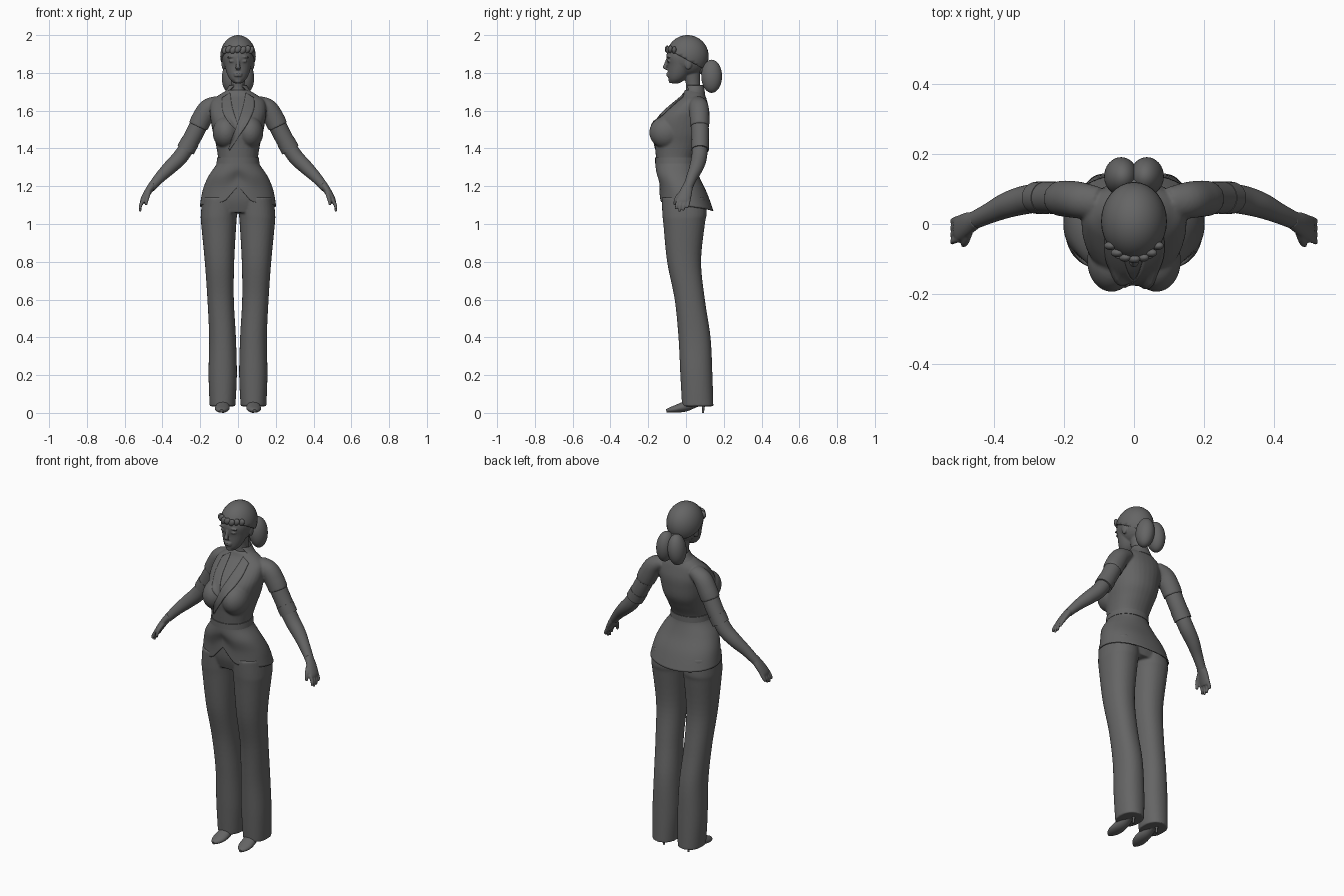
import bpy, bmesh, math
from mathutils import Vector, Matrix
from mathutils.bvhtree import BVHTree

cube = bpy.data.objects.get("Cube")
if cube:
    bpy.data.objects.remove(cube, do_unlink=True)

grey = bpy.data.materials.new("charcoal grey")
grey.use_nodes = True
shade = (0.13, 0.13, 0.13, 1)
grey.diffuse_color = shade
grey.node_tree.nodes["Principled BSDF"].inputs["Base Color"].default_value = shade
SIDES = (-1, 1)
UP, BACK = Vector((0, 0, 1)), Vector((0, 1, 0))


def spline(rows, steps):
    """Smoothly interpolate the rows (Catmull-Rom)."""
    rows = [Vector(row) for row in rows]
    padded = [rows[0]] + rows + [rows[-1]]
    result = []
    for a, b, c, d in zip(padded, padded[1:], padded[2:], padded[3:]):
        for step in range(steps):
            t = step / steps
            result.append(b + (c - a) * (t / 2) + (a * 2 - b * 5 + c * 4 - d) * (t * t / 2)
                          + (b * 3 - a - c * 3 + d) * (t ** 3 / 2))
    return result + [rows[-1]]


def loft(bm, rows, side=1, ref=BACK, flat=False, caps=True, power=2, segments=32, steps=6):
    """Skin elliptical sections; each row is x, y, z, half width, half depth."""
    rows = spline(rows, steps)
    rings = []
    for i, row in enumerate(rows):
        ahead, behind = rows[min(i + 1, len(rows) - 1)], rows[max(i - 1, 0)]
        along = UP if flat else Vector(ahead[:3]) - Vector(behind[:3])
        across = along.cross(ref).normalized()
        deep = across.cross(along).normalized()
        ring = []
        for k in range(segments):
            angle = math.tau * k / segments
            c, s = math.cos(angle), math.sin(angle)
            c = math.copysign(abs(c) ** (2 / power), c)
            s = math.copysign(abs(s) ** (2 / power), s)
            point = Vector(row[:3]) + across * c * row[3] + deep * s * row[4]
            point.x *= side
            ring.append(bm.verts.new(point))
        rings.append(ring)
    for low, high in zip(rings, rings[1:]):
        for k in range(segments):
            n = (k + 1) % segments
            bm.faces.new((low[k], low[n], high[n], high[k]))
    if caps:
        bm.faces.new(rings[0])
        bm.faces.new(rings[-1])


def ball(bm, center, radii, tilt=0):
    matrix = Matrix.Translation(center) @ Matrix.Rotation(tilt, 4, "Y") @ Matrix.Diagonal((*radii, 1))
    bmesh.ops.create_uvsphere(bm, u_segments=32, v_segments=20, radius=1, matrix=matrix)


def finish(name, bm, voxel=0, smooth=3, thickness=0):
    """Turn the bmesh into an object; a voxel size melts its pieces together."""
    bmesh.ops.recalc_face_normals(bm, faces=bm.faces)
    mesh = bpy.data.meshes.new(name)
    bm.to_mesh(mesh)
    bm.free()
    mesh.materials.append(grey)
    obj = bpy.data.objects.new(name, mesh)
    bpy.context.collection.objects.link(obj)
    bpy.ops.object.select_all(action="DESELECT")
    obj.select_set(True)
    bpy.context.view_layer.objects.active = obj
    if voxel:
        melt = obj.modifiers.new("melt", "REMESH")
        melt.mode, melt.voxel_size, melt.use_smooth_shade = "VOXEL", voxel, True
        soften = obj.modifiers.new("soften", "SMOOTH")
        soften.iterations = smooth
        bpy.ops.object.shade_smooth()
    else:
        if thickness:
            obj.modifiers.new("thickness", "SOLIDIFY").thickness = thickness
        bpy.ops.object.shade_smooth_by_angle(angle=math.radians(40))
    return obj


# Jacket body with bust and cap sleeves
bm = bmesh.new()
loft(bm, [(0, -.055, 1.3, .108, .1), (0, -.055, 1.35, .106, .104), (0, -.04, 1.42, .117, .125),
          (0, -.028, 1.48, .132, .142), (0, -.015, 1.55, .145, .138), (0, .005, 1.6, .15, .118),
          (0, .028, 1.65, .14, .084), (0, .04, 1.68, .105, .062), (0, .04, 1.71, .056, .046)],
     flat=True, power=2.2)
for side in SIDES:
    ball(bm, (side * .064, -.105, 1.485), (.07, .089, .085))
    loft(bm, [(.1, .06, 1.645, .035, .045), (.155, .068, 1.615, .05, .052),
              (.19, .072, 1.56, .054, .052), (.212, .073, 1.515, .053, .05)], side)
jacket = finish("jacket_body", bm, .006, 4)

# Lower sleeves with rolled cuffs, then forearms
bm = bmesh.new()
for side in SIDES:
    loft(bm, [(.19, .072, 1.56, .047, .047), (.235, .075, 1.47, .047, .046), (.277, .075, 1.395, .046, .044)], side)
    loft(bm, [(.252, .075, 1.438, .049, .047), (.278, .075, 1.392, .049, .046)], side)
finish("sleeves", bm)
bm = bmesh.new()
for side in SIDES:
    loft(bm, [(.255, .075, 1.43, .04, .04), (.305, .07, 1.355, .041, .041), (.36, .055, 1.3, .037, .037),
              (.415, .03, 1.245, .029, .029), (.462, .008, 1.19, .022, .025)], side)
finish("forearms", bm)

# Hands: palm, four fingers and a thumb
bm = bmesh.new()
for side in SIDES:
    loft(bm, [(.45, .012, 1.21, .021, .024), (.477, 0, 1.17, .019, .033),
              (.5, -.013, 1.13, .016, .036), (.507, -.016, 1.112, .012, .032)], side)
    for finger in range(4):
        y = -.042 + finger * .019
        drop = (.012, 0, .005, .02)[finger]
        loft(bm, [(.499, y, 1.13, .01, .01), (.516, y - .006, 1.098, .009, .009),
                  (.518, y - .012, 1.066 + drop, .006, .006)], side, segments=16)
    loft(bm, [(.472, -.02, 1.168, .013, .013), (.482, -.05, 1.135, .011, .011),
              (.488, -.06, 1.1, .007, .007)], side, segments=16)
finish("hands", bm, .004, 2)

# Flared trousers
bm = bmesh.new()
loft(bm, [(0, -.05, 1.3, .1, .095), (0, -.035, 1.22, .15, .1), (0, -.015, 1.13, .185, .115),
          (0, -.01, 1.06, .17, .1)], flat=True, power=2.2)
for side in SIDES:
    loft(bm, [(.095, -.012, 1.14, .093, .117), (.101, -.008, 1.05, .096, .117), (.102, -.01, 1, .093, .11),
              (.098, -.01, .8, .078, .09), (.092, .02, .6, .07, .08), (.082, .045, .4, .071, .085),
              (.081, .055, .2, .075, .085), (.082, .062, .035, .068, .083)],
         side, flat=True, power=2.2)
finish("trousers", bm, .006, 5)

# Peplum: the hem dips at the back and notches up at the front
bm = bmesh.new()
loft(bm, [(0, -.055, 1.345, .107, .104), (0, -.055, 1.31, .115, .106), (0, -.042, 1.24, .157, .117),
          (0, -.015, 1.16, .187, .128), (0, .002, 1.07, .202, .143)],
     flat=True, caps=False, power=2.2, segments=64)
for v in bm.verts:
    turn = math.atan2(v.co.x, -v.co.y)
    notch = max(0, 1 - abs(turn) / .5)
    hem = 1.095 - .025 * math.cos(turn + math.pi) + .08 * notch
    v.co.z = 1.345 + (v.co.z - 1.345) * (1.345 - hem) / .275
finish("jacket_peplum", bm, thickness=.006)

# Waistband
bm = bmesh.new()
loft(bm, [(0, -.055, 1.32, .114, .108), (0, -.055, 1.352, .11, .108)], flat=True, power=2.2, segments=48)
finish("waistband", bm)

# Lapels: thin strips laid onto the chest
scene_graph = bpy.context.evaluated_depsgraph_get()
chest = BVHTree.FromObject(jacket, scene_graph)


def chest_strip(name, inner, outer, lift=.004):
    strip = bmesh.new()
    grid = []
    for a, b in zip(spline(inner, 10), spline(outer, 10)):
        line = []
        for k in range(7):
            x, z = a.lerp(b, k / 6)
            hit = chest.ray_cast(Vector((x, -1, z)), BACK)[0]
            line.append(strip.verts.new((x, (hit.y if hit else 0) - lift, z)))
        grid.append(line)
    for low, high in zip(grid, grid[1:]):
        for k in range(6):
            strip.faces.new((low[k], low[k + 1], high[k + 1], high[k]))
    finish(name, strip, thickness=.005)


chest_strip("right_lapel", [(-.042, 1.695), (-.028, 1.61), (.005, 1.51)],
            [(-.085, 1.67), (-.075, 1.58), (-.002, 1.49)])
chest_strip("left_lapel", [(.042, 1.695), (.018, 1.59), (-.05, 1.4)],
            [(.085, 1.67), (.075, 1.58), (-.044, 1.39)], .007)

# Collar around the back of the neck
bm = bmesh.new()
loft(bm, [(0, .042, 1.685, .09, .06), (0, .046, 1.71, .062, .052), (0, .048, 1.735, .047, .045)],
     flat=True, caps=False)
bmesh.ops.bisect_plane(bm, geom=bm.verts[:] + bm.edges[:] + bm.faces[:], plane_co=(0, .015, 1.7),
                       plane_no=(0, 1, .3), clear_inner=True)
finish("collar", bm, thickness=.006)

# Head, face and neck
bm = bmesh.new()
ball(bm, (0, .008, 1.885), (.085, .105, .105))
loft(bm, [(0, -.058, 1.745, .02, .022), (0, -.048, 1.765, .042, .044), (0, -.037, 1.795, .058, .059),
          (0, -.025, 1.84, .071, .072), (0, -.02, 1.885, .078, .084), (0, -.015, 1.93, .07, .08)], flat=True)
loft(bm, [(0, .03, 1.64, .06, .045), (0, .038, 1.7, .039, .039), (0, .036, 1.75, .036, .038),
          (0, .025, 1.83, .045, .05)], flat=True)
loft(bm, [(0, -.095, 1.875, .008, .01), (0, -.105, 1.845, .009, .012), (0, -.112, 1.828, .013, .011),
          (0, -.1, 1.816, .01, .006)], flat=True)
ball(bm, (0, -.08, 1.757), (.018, .012, .012))
for height in (1.786, 1.796):
    ball(bm, (0, -.095, height), (.022, .01, .006))
for side in SIDES:
    ball(bm, (side * .032, -.091, 1.862), (.017, .009, .007))
    ball(bm, (side * .034, -.092, 1.885), (.024, .01, .006), side * .15)
    ball(bm, (side * .077, .012, 1.848), (.01, .019, .031))
finish("head_and_neck", bm, .004, 2)

# Swept-back hair cap
bm = bmesh.new()
ball(bm, (0, .008, 1.888), (.094, .112, .112))
bmesh.ops.bisect_plane(bm, geom=bm.verts[:] + bm.edges[:] + bm.faces[:], plane_co=(0, 0, 1.872),
                       plane_no=(0, .55, 1), clear_inner=True)
finish("hair_cap", bm, thickness=.009)

# Curled fringe along the forehead
bm = bmesh.new()
for k in range(-3, 4):
    angle = k * .3
    x, y = .086 * math.sin(angle), -.1 * math.cos(angle)
    ball(bm, (x, y, 1.925 - .004 * (k % 2)), (.016, .012, .021), .6)
finish("fringe_curls", bm)

# Low two-lobed bun
bm = bmesh.new()
for side in SIDES:
    ball(bm, (side * .037, .136, 1.782), (.048, .055, .088), side * -.08)
ball(bm, (0, .095, 1.825), (.035, .04, .035))
finish("hair_bun", bm)

# Pointed shoes with thin heels
bm = bmesh.new()
for side in SIDES:
    loft(bm, [(.088, -.104, .011, .008, .008), (.087, -.085, .015, .026, .014), (.084, -.05, .022, .038, .021),
              (.081, 0, .036, .036, .028), (.08, .05, .06, .03, .03), (.08, .1, .072, .027, .03)], side, ref=UP)
    loft(bm, [(.08, .09, 0, .006, .006), (.08, .092, .03, .007, .007), (.08, .095, .06, .018, .018)],
         side, flat=True, segments=16)
finish("shoes", bm)
